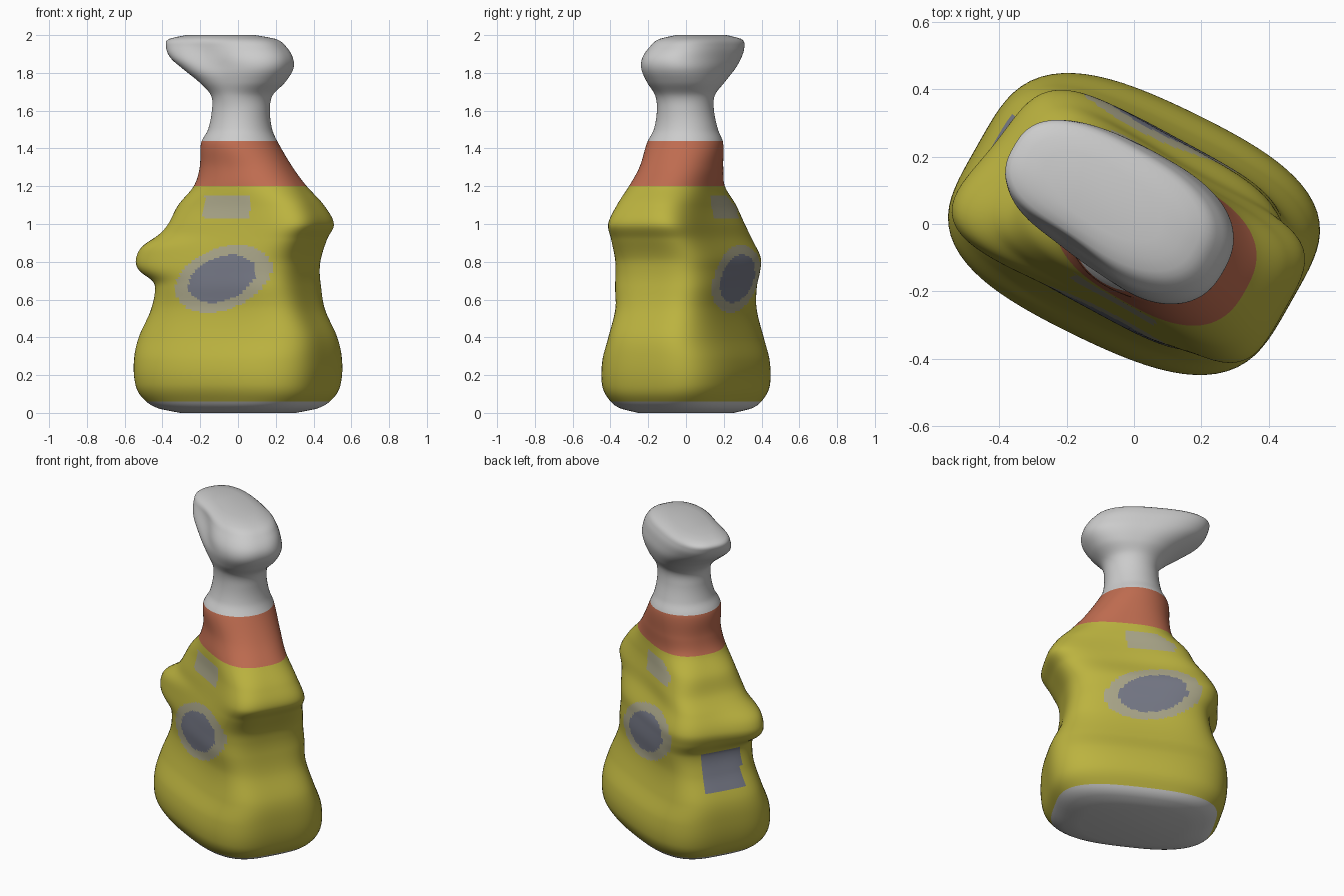
import bpy, bmesh
from math import sin, cos, pi, radians, exp

if "Cube" in bpy.data.objects:
    bpy.data.objects.remove(bpy.data.objects["Cube"])

COLS = 120
TURN = radians(-29.5)

# (height, centre along, half length, half depth, depth offset, squareness)
KEYS = [
    (0.00, 0.00, 0.30, 0.20, 0.00, 3.0),
    (0.025, 0.00, 0.41, 0.27, 0.00, 3.4),
    (0.08, 0.00, 0.48, 0.31, 0.00, 3.8),
    (0.15, 0.00, 0.51, 0.33, 0.00, 4.0),
    (0.28, 0.00, 0.52, 0.325, 0.00, 4.0),
    (0.40, 0.00, 0.505, 0.295, 0.00, 4.0),
    (0.55, 0.00, 0.44, 0.275, 0.00, 4.0),
    (0.67, 0.00, 0.415, 0.285, 0.00, 4.0),
    (0.75, -0.02, 0.43, 0.285, 0.00, 4.0),
    (0.82, -0.02, 0.44, 0.285, 0.00, 4.0),
    (0.92, 0.03, 0.44, 0.27, -0.01, 4.0),
    (1.00, 0.085, 0.43, 0.26, -0.01, 4.0),
    (1.10, 0.085, 0.385, 0.23, -0.01, 3.5),
    (1.20, 0.08, 0.305, 0.21, -0.01, 2.6),
    (1.30, 0.05, 0.25, 0.20, 0.00, 2.3),
    (1.43, 0.01, 0.205, 0.20, 0.00, 2.0),
    (1.50, 0.01, 0.17, 0.17, 0.005, 2.0),
    (1.60, 0.015, 0.155, 0.15, 0.005, 2.0),
    (1.68, 0.02, 0.165, 0.155, 0.005, 2.0),
    (1.75, 0.02, 0.23, 0.185, 0.01, 2.3),
    (1.82, -0.005, 0.30, 0.205, 0.01, 2.5),
    (1.88, -0.045, 0.34, 0.205, 0.01, 2.5),
    (1.94, -0.085, 0.335, 0.185, 0.02, 2.6),
    (1.98, -0.11, 0.30, 0.155, 0.025, 2.6),
    (2.00, -0.12, 0.20, 0.09, 0.025, 2.4),
]


def section(z):
    """Cubic blend between neighbouring key sections."""
    i = 0
    while i < len(KEYS) - 2 and z > KEYS[i + 1][0]:
        i += 1
    k0, k1 = KEYS[i], KEYS[i + 1]
    kp, kn = KEYS[max(i - 1, 0)], KEYS[min(i + 2, len(KEYS) - 1)]
    h = k1[0] - k0[0]
    t = (z - k0[0]) / h
    out = []
    for c in range(1, 6):
        m0 = (k1[c] - kp[c]) / (k1[0] - kp[0]) * h
        m1 = (kn[c] - k0[c]) / (kn[0] - k0[0]) * h
        out.append((2*t**3 - 3*t*t + 1) * k0[c] + (t**3 - 2*t*t + t) * m0
                   + (3*t*t - 2*t**3) * k1[c] + (t**3 - t*t) * m1)
    return out


def bell(x, centre, width):
    return exp(-((x - centre) / width) ** 2)


def surface(z, ang):
    """Point on the bottle in its own long/deep axes."""
    cu, a, b, cv, n = section(z)
    c, s = cos(ang), sin(ang)
    r = ((abs(c) / a) ** n + (abs(s) / b) ** n) ** (-1 / n)
    u, v = r * c, r * s
    v *= 1 - 0.12 * bell(z, 1.0, 0.16) * max(0, 1 - (u / a) ** 2)    # waisted faces
    v *= 1 + 0.13 * bell(z, 0.2, 0.25) * max(0, 1 - (u / a) ** 2)    # full lower faces
    v += 0.06 * u * bell(z, 0.25, 0.4)
    grip = exp(-((z - 0.82) / 0.10) ** 4) * bell(ang, pi * 1.17, 0.5)   # grip knuckle
    u -= 0.06 * grip
    v -= 0.03 * grip
    if v < 0:                                                        # dip in head front
        v *= 1 - 0.22 * bell(z, 1.9, 0.09) * bell(u, -0.08, 0.16)
    return cu + u, cv + v


def loft(name, z0, z1, mats=(), paint=None, cap_low=False, cap_high=False):
    bm = bmesh.new()
    rows = max(6, round((z1 - z0) / 0.01))
    ct, st = cos(TURN), sin(TURN)
    rings, info = [], {}
    for i in range(rows + 1):
        z = z0 + (z1 - z0) * i / rows
        ring = []
        for j in range(COLS):
            u, v = surface(z, 2 * pi * j / COLS)
            vert = bm.verts.new((u * ct - v * st, u * st + v * ct, z))
            info[vert] = (u, v)
            ring.append(vert)
        rings.append(ring)
    for i in range(rows):
        for j in range(COLS):
            k = (j + 1) % COLS
            f = bm.faces.new((rings[i][j], rings[i][k], rings[i+1][k], rings[i+1][j]))
            if paint:
                u = sum(info[p][0] for p in f.verts) / 4
                v = sum(info[p][1] for p in f.verts) / 4
                f.material_index = paint(u, v, (rings[i][0].co.z + rings[i+1][0].co.z) / 2)
    if cap_low:
        bm.faces.new(rings[0][::-1])
    if cap_high:
        bm.faces.new(rings[-1])
    me = bpy.data.meshes.new(name)
    bm.to_mesh(me)
    bm.free()
    for m in mats:
        me.materials.append(m)
    ob = bpy.data.objects.new(name, me)
    bpy.context.collection.objects.link(ob)
    bpy.context.view_layer.objects.active = ob
    ob.select_set(True)
    bpy.ops.object.shade_smooth_by_angle(angle=radians(50))
    ob.select_set(False)
    return ob


def material(name, rgb):
    m = bpy.data.materials.new(name)
    m.diffuse_color = (*rgb, 1)
    m.use_nodes = True
    m.node_tree.nodes["Principled BSDF"].inputs["Base Color"].default_value = m.diffuse_color
    return m


def label_paint(u, v, z):
    """0 yellow, 1 dark patch, 2 pale patch: plain colour areas only."""
    side = 1 if v < 0 else -1
    if abs(v) > 0.19:
        w = u * side - 0.06
        d = (w / 0.28) ** 2 + ((z - 0.71 - 0.2 * w) / 0.17) ** 2
        if d < 0.5:
            return 1
        if d < 1.0:
            return 2
        if abs(w) < 0.14 and 1.03 < z < 1.15:
            return 2
    if u < -0.3 and -0.14 < v < 0.1 and 0.46 < z < 0.68:
        return 1
    return 0


yellow = material("yellow", (0.50, 0.45, 0.05))
slate = material("slate", (0.18, 0.19, 0.24))
pale = material("pale", (0.40, 0.38, 0.25))
red = material("red", (0.52, 0.15, 0.08))

# Grey underside, coloured bottle, neck band, grey spray head
loft("base", 0.0, 0.06, cap_low=True)
loft("bottle", 0.06, 1.20, (yellow, slate, pale), label_paint)
loft("neck_band", 1.20, 1.44, (red,))
loft("spray_head", 1.44, 2.0, cap_high=True)
